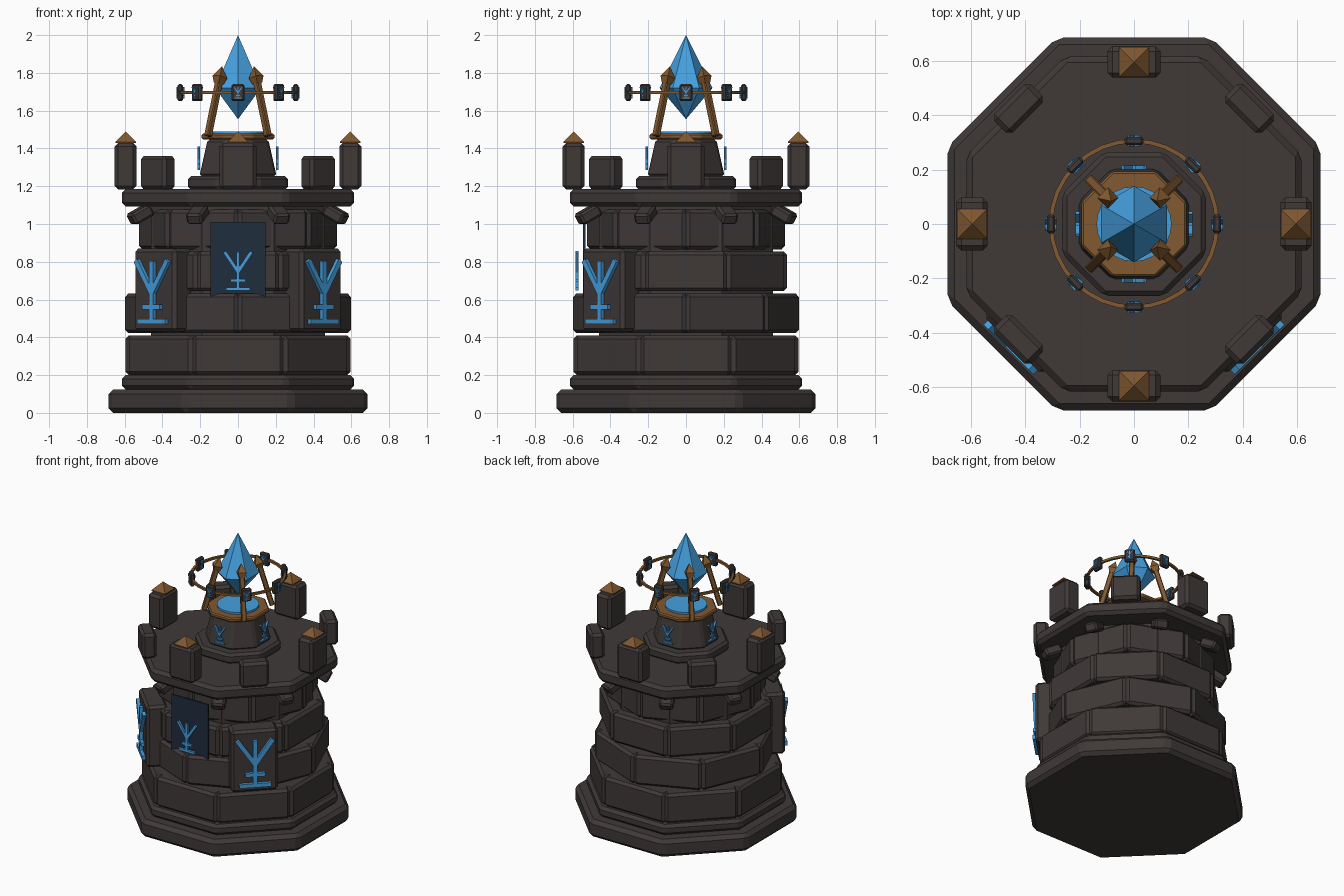
import bpy, bmesh
from math import pi, radians, cos, sin, tan
from mathutils import Matrix, Vector

cube = bpy.data.objects.get("Cube")
if cube:
    bpy.data.objects.remove(cube, do_unlink=True)


def material(name, r, g, b):
    m = bpy.data.materials.new(name)
    m.use_nodes = True
    m.diffuse_color = (r, g, b, 1)
    m.node_tree.nodes["Principled BSDF"].inputs["Base Color"].default_value = (r, g, b, 1)
    return m


STONE = material("dark_stone", 0.05, 0.041, 0.039)
BLUE = material("glowing_blue", 0.06, 0.35, 0.74)
BRONZE = material("bronze", 0.22, 0.1, 0.03)
CLOTH = material("navy_cloth", 0.014, 0.027, 0.047)
STEP = pi / 4
HALF = pi / 8


def around(angle, radius, z):
    """Place at a radius, local -y pointing outward; angle 0 is the front."""
    return Matrix.Rotation(angle, 4, "Z") @ Matrix.Translation((0, -radius, z))


def box(bm, m, size, at=(0, 0, 0), turn=0):
    m = m @ Matrix.Translation(at) @ Matrix.Rotation(turn, 4, "Y") @ Matrix.Diagonal((*size, 1))
    bmesh.ops.create_cube(bm, size=1, matrix=m)


def loft(bm, profile, sides, start=0.0, m=Matrix()):
    """Stack regular polygons given as (corner radius, z)."""
    rings = [[bm.verts.new(m @ Vector((r * cos(start + 2 * pi * i / sides),
                                       r * sin(start + 2 * pi * i / sides), z)))
              for i in range(sides)] for r, z in profile]
    for low, high in zip(rings, rings[1:]):
        for i in range(sides):
            j = (i + 1) % sides
            bm.faces.new((low[i], low[j], high[j], high[i]))
    bm.faces.new(rings[0][::-1])
    bm.faces.new(rings[-1])


def finish(name, bm, mat, bevel=0.0):
    bmesh.ops.remove_doubles(bm, verts=bm.verts, dist=1e-5)
    bmesh.ops.dissolve_degenerate(bm, edges=bm.edges, dist=1e-5)
    bmesh.ops.recalc_face_normals(bm, faces=bm.faces)
    mesh = bpy.data.meshes.new(name)
    bm.to_mesh(mesh)
    bm.free()
    mesh.materials.append(mat)
    ob = bpy.data.objects.new(name, mesh)
    bpy.context.collection.objects.link(ob)
    if bevel:
        mod = ob.modifiers.new("bevel", "BEVEL")
        mod.width = bevel
        mod.segments = 1
        mod.limit_method = "ANGLE"
        mod.angle_limit = radians(30)
    return ob


def octagon(name, mat, apothem, z0, z1, bevel, top=None):
    bm = bmesh.new()
    k = 1 / cos(HALF)
    loft(bm, [(apothem * k, z0), ((top or apothem) * k, z1)], 8, HALF)
    return finish(name, bm, mat, bevel)


def rune(bm, m, s, depth):
    """Forked sign standing on two bars, origin at its foot."""
    box(bm, m, (0.03 * s, depth, 0.33 * s), (0, 0, 0.17 * s))
    box(bm, m, (0.21 * s, depth, 0.028 * s), (0, 0, 0.014 * s))
    box(bm, m, (0.13 * s, depth, 0.026 * s), (0, 0, 0.09 * s))
    for side in (-1, 1):
        box(bm, m, (0.03 * s, depth, 0.21 * s), (side * 0.058 * s, 0, 0.25 * s), side * radians(34))


# Plinth, wall core and platform
octagon("plinth", STONE, 0.685, 0, 0.125, 0.025)
octagon("plinth_step", STONE, 0.615, 0.125, 0.2, 0.02)
octagon("wall_core", STONE, 0.46, 0.19, 1.1, 0)
octagon("platform", STONE, 0.615, 1.092, 1.186, 0.022)

# Four staggered courses of wall blocks
for row, apothem in enumerate((0.595, 0.56, 0.535, 0.492)):
    bm = bmesh.new()
    width = 2 * apothem * tan(HALF) - 0.012
    for i in range(8):
        m = around(i * STEP + (row % 2) * HALF, apothem - 0.09, 0.305 + row * 0.222)
        box(bm, m, (width, 0.18, 0.21))
    finish(f"wall_course_{row + 1}", bm, STONE, 0.018)

# Tilted corbels under the platform
bm = bmesh.new()
for i in range(8):
    m = around(i * STEP + HALF, 0.56, 1.05) @ Matrix.Rotation(radians(28), 4, "X")
    box(bm, m, (0.09, 0.12, 0.065))
finish("corbels", bm, STONE, 0.012)

# Battlements: tall capped posts on the sides, low merlons on the corners
posts, caps, merlons = bmesh.new(), bmesh.new(), bmesh.new()
for i in range(4):
    box(posts, around(i * pi / 2, 0.595, 1.306), (0.195, 0.115, 0.245))
    loft(caps, [(0.077, 1.428), (0.077, 1.435), (0, 1.49)], 4, STEP, around(i * pi / 2, 0.595, 0))
    box(merlons, around(i * pi / 2 + STEP, 0.6, 1.272), (0.19, 0.095, 0.178))
finish("battlement_posts", posts, STONE, 0.018)
finish("post_caps", caps, BRONZE)
finish("corner_merlons", merlons, STONE, 0.018)

# Rune plaques on the two front corners
plaques, signs = bmesh.new(), bmesh.new()
for side in (-1, 1):
    box(plaques, around(side * STEP, 0.56, 0.65), (0.31, 0.14, 0.44))
    rune(signs, around(side * STEP, 0.641, 0.47), 1, 0.022)
finish("plaques", plaques, STONE, 0.018)
finish("plaque_runes", signs, BLUE)

# Front banner
bm = bmesh.new()
box(bm, Matrix(), (0.29, 0.012, 0.57), (0, -0.539, 0.725))
finish("banner", bm, CLOTH)
bm = bmesh.new()
rune(bm, around(0, 0.577, 0.647), 0.61, 0.016)
finish("banner_rune", bm, BLUE)

# Pedestal with small runes, bronze collar and glowing disc
octagon("pedestal_foot", STONE, 0.265, 1.18, 1.255, 0.018)
octagon("pedestal", STONE, 0.205, 1.25, 1.45, 0.015, top=0.16)
octagon("collar", BRONZE, 0.193, 1.448, 1.478, 0.008)
bm = bmesh.new()
loft(bm, [(0.138, 1.47), (0.138, 1.491)], 24)
finish("glowing_disc", bm, BLUE)
bm = bmesh.new()
for i in range(4):
    rune(bm, around(i * pi / 2, 0.208, 1.285), 0.36, 0.014)
finish("pedestal_runes", bm, BLUE)

# Crystal
bm = bmesh.new()
loft(bm, [(0, 1.555), (0.14, 1.72), (0, 2.0)], 6, pi / 2)
finish("crystal", bm, BLUE)

# Leaning struts with pointed claws
struts, claws = bmesh.new(), bmesh.new()
for i in range(4):
    lean = around(i * pi / 2 + STEP, 0.225, 1.465) @ Matrix.Rotation(radians(-16), 4, "X")
    box(struts, lean, (0.034, 0.034, 0.34), (0, 0, 0.17))
    loft(claws, [(0.026, 0.29), (0.04, 0.325), (0, 0.385)], 4, STEP, lean)
finish("crystal_struts", struts, BRONZE, 0.005)
finish("strut_claws", claws, BRONZE)

# Floating ring carrying rune stones
bm = bmesh.new()
section = [(0.297, 1.687), (0.313, 1.687), (0.313, 1.703), (0.297, 1.703)]
SEGMENTS = 32
hoop = [[bm.verts.new((r * cos(2 * pi * i / SEGMENTS), r * sin(2 * pi * i / SEGMENTS), z))
         for r, z in section] for i in range(SEGMENTS)]
for i in range(SEGMENTS):
    a, b = hoop[i], hoop[(i + 1) % SEGMENTS]
    for j in range(4):
        k = (j + 1) % 4
        bm.faces.new((a[j], b[j], b[k], a[k]))
finish("floating_ring", bm, BRONZE)
stones, signs = bmesh.new(), bmesh.new()
for i in range(8):
    box(stones, around(i * STEP, 0.305, 1.695), (0.068, 0.03, 0.09))
    for radius in (0.288, 0.322):
        rune(signs, around(i * STEP, radius, 1.664), 0.18, 0.008)
finish("ring_stones", stones, STONE, 0.008)
finish("ring_runes", signs, BLUE)
